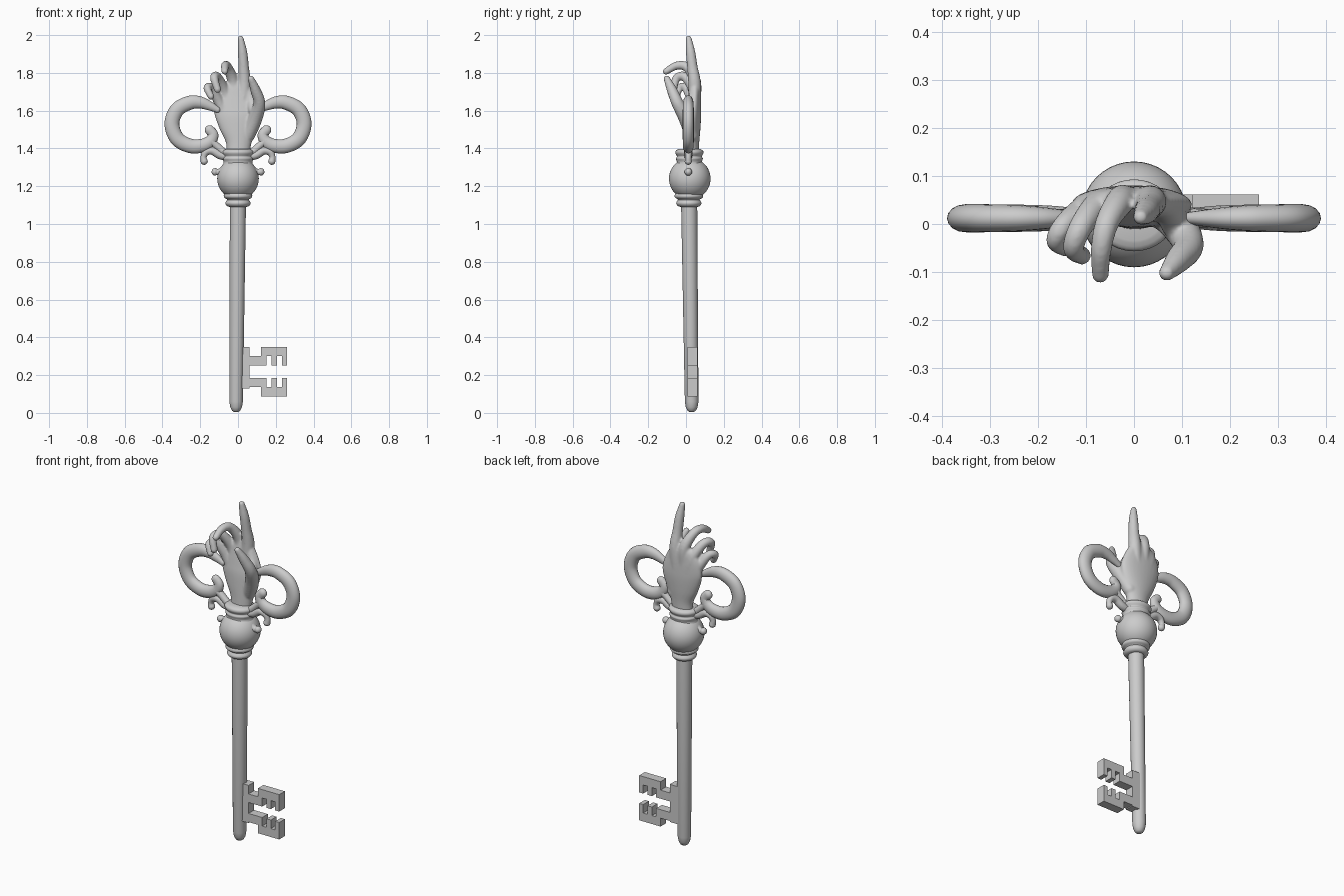
import bpy, bmesh
from math import sin, cos, pi, radians
from mathutils import Vector


def finish(name, bm, angle=40):
    bmesh.ops.recalc_face_normals(bm, faces=bm.faces[:])
    me = bpy.data.meshes.new(name)
    bm.to_mesh(me)
    bm.free()
    ob = bpy.data.objects.new(name, me)
    bpy.context.collection.objects.link(ob)
    for o in bpy.context.selected_objects:
        o.select_set(False)
    ob.select_set(True)
    bpy.context.view_layer.objects.active = ob
    if angle:
        bpy.ops.object.shade_smooth_by_angle(angle=radians(angle))
    return ob


def skin(bm, rings):
    vs = [[bm.verts.new(p) for p in r] for r in rings]
    n = len(vs[0])
    for a, b in zip(vs, vs[1:]):
        for i in range(n):
            bm.faces.new((a[i], a[(i + 1) % n], b[(i + 1) % n], b[i]))
    bm.faces.new(vs[0][::-1])
    bm.faces.new(vs[-1])


def catmull(pts, sub=8):
    # rows of any length, interpolated smoothly
    p = [pts[0]] + list(pts) + [pts[-1]]
    out = []
    for k in range(1, len(p) - 2):
        for s in range(sub):
            t = s / sub
            out.append([0.5 * (2 * b + (c - a) * t + (2 * a - 5 * b + 4 * c - d) * t * t
                               + (3 * b - a - 3 * c + d) * t ** 3)
                        for a, b, c, d in zip(*p[k - 1:k + 3])])
    return out + [list(pts[-1])]


def loft(bm, sections, n=32, sub=6):
    # sections: z, centre x, centre y, radius x, radius y
    rows = catmull(sections, sub) if sub else sections
    skin(bm, [[(cx + rx * cos(2 * pi * i / n), cy + ry * sin(2 * pi * i / n), z)
               for i in range(n)] for z, cx, cy, rx, ry in rows])


def tube(bm, pts, n=16, sub=8):
    # pts: x, y, z, radius; both ends rounded
    rows = catmull(pts, sub)
    c = [Vector(r[:3]) for r in rows]
    rad = [r[3] for r in rows]
    tan = [(c[min(i + 1, len(c) - 1)] - c[max(i - 1, 0)]).normalized() for i in range(len(c))]
    caps = [0.15, 0.5, 0.85, 1.15, 1.4]
    seq = [(c[0] - tan[0] * rad[0] * cos(a), tan[0], rad[0] * sin(a)) for a in caps]
    seq += list(zip(c, tan, rad))
    seq += [(c[-1] + tan[-1] * rad[-1] * cos(a), tan[-1], rad[-1] * sin(a)) for a in caps[::-1]]
    u = tan[0].orthogonal().normalized()
    rings = []
    for p, t, r in seq:
        u = (u - t * u.dot(t)).normalized()
        v = t.cross(u)
        rings.append([p + r * (u * cos(2 * pi * i / n) + v * sin(2 * pi * i / n)) for i in range(n)])
    skin(bm, rings)


# Shaft, slightly tapered and tilted
bm = bmesh.new()
loft(bm, [(0.005, -0.01, 0.03, 0.012, 0.012), (0.012, -0.01, 0.03, 0.022, 0.022),
          (0.03, -0.01, 0.03, 0.031, 0.031), (0.06, -0.01, 0.03, 0.036, 0.036),
          (1.16, 0, 0.016, 0.043, 0.043)], sub=0)
finish("shaft", bm)

# Key bit: plate plus two mirrored toothed wards
bm = bmesh.new()
def box(x0, x1, z0, z1):
    v = bmesh.ops.create_cube(bm, size=1)["verts"]
    for q in v:
        q.co = ((x0 + x1) / 2 + q.co.x * (x1 - x0), 0.035 + q.co.y * 0.052,
                (z0 + z1) / 2 + q.co.z * (z1 - z0))
box(0.01, 0.062, 0.13, 0.35)
for s in (1, -1):
    for x0, x1, a, b in [(0.05, 0.15, 0.032, 0.082), (0.122, 0.26, 0.082, 0.131),
                         (0.122, 0.15, 0.032, 0.09), (0.178, 0.206, 0.032, 0.09),
                         (0.234, 0.26, 0.032, 0.09)]:
        z = sorted((0.218 + s * a, 0.218 + s * b))
        box(x0, x1, z[0], z[1])
finish("key_bit", bm, 0)

# Lower collar
bm = bmesh.new()
loft(bm, [(z, 0, 0.015, r, r) for z, r in
          [(1.09, 0.042), (1.095, 0.058), (1.11, 0.067), (1.125, 0.06), (1.13, 0.058),
           (1.14, 0.073), (1.153, 0.075), (1.166, 0.066), (1.172, 0.05)]], sub=3)
finish("lower_collar", bm, 60)

# Ball
bm = bmesh.new()
bmesh.ops.create_uvsphere(bm, u_segments=40, v_segments=24, radius=0.11)
bmesh.ops.translate(bm, verts=bm.verts[:], vec=(0, 0.02, 1.24))
finish("ball", bm)

# Upper collar
bm = bmesh.new()
loft(bm, [(z, 0, 0.018, r, r * 0.88) for z, r in
          [(1.30, 0.086), (1.325, 0.076), (1.337, 0.078), (1.347, 0.081), (1.357, 0.075),
           (1.364, 0.078), (1.377, 0.085), (1.39, 0.08), (1.398, 0.06)]], sub=3)
finish("upper_collar", bm, 60)

# Side ornaments, mirrored left and right
for side, s in (("right", 1), ("left", -1)):
    def ornament(name, pts, flat=1.0):
        bm = bmesh.new()
        tube(bm, [(s * x, 0.012, z, r) for x, z, r in pts])
        for v in bm.verts:
            v.co.y = 0.012 + (v.co.y - 0.012) * flat
        finish(side + name, bm, 60)
    ornament("_bow_loop", [(0.11, 1.605, 0.016), (0.15, 1.625, 0.024), (0.20, 1.643, 0.032),
                           (0.255, 1.642, 0.037), (0.322, 1.605, 0.039), (0.35, 1.53, 0.039),
                           (0.322, 1.452, 0.039), (0.255, 1.414, 0.038), (0.19, 1.415, 0.036),
                           (0.147, 1.438, 0.032), (0.132, 1.472, 0.028), (0.15, 1.497, 0.026)], 0.75)
    ornament("_loop_stem", [(0.145, 1.44, 0.024), (0.115, 1.415, 0.02), (0.07, 1.375, 0.02)])
    ornament("_leaf_curl", [(0.05, 1.355, 0.02), (0.095, 1.365, 0.022), (0.135, 1.388, 0.022),
                            (0.168, 1.382, 0.02), (0.182, 1.355, 0.016), (0.179, 1.332, 0.019)])
    ornament("_side_knob", [(0.08, 1.275, 0.035), (0.105, 1.275, 0.017), (0.12, 1.276, 0.02)])

# Hand: palm and fingers fused together by a remesh
bm = bmesh.new()
loft(bm, [(1.36, 0, 0.028, 0.06, 0.04), (1.43, 0.004, 0.03, 0.068, 0.04),
          (1.50, 0, 0.034, 0.096, 0.042), (1.57, -0.002, 0.038, 0.12, 0.042),
          (1.62, -0.006, 0.042, 0.124, 0.038), (1.68, -0.012, 0.046, 0.108, 0.032),
          (1.73, -0.012, 0.048, 0.08, 0.026), (1.765, 0.0, 0.048, 0.045, 0.015)])
# index, middle, ring, little finger, thumb
for f in [
    [(0.025, 0.045, 1.62, 0.034), (0.034, 0.046, 1.74, 0.034), (0.03, 0.034, 1.83, 0.028),
     (0.024, 0.024, 1.91, 0.025), (0.014, 0.014, 1.982, 0.016)],
    [(-0.02, 0.05, 1.66, 0.03), (-0.028, 0.048, 1.76, 0.03), (-0.055, 0.005, 1.83, 0.025),
     (-0.068, -0.05, 1.838, 0.022), (-0.07, -0.105, 1.808, 0.018)],
    [(-0.05, 0.048, 1.62, 0.03), (-0.075, 0.04, 1.71, 0.029), (-0.11, -0.005, 1.778, 0.025),
     (-0.126, -0.05, 1.772, 0.022), (-0.108, -0.066, 1.712, 0.019)],
    [(-0.075, 0.04, 1.58, 0.03), (-0.105, 0.03, 1.655, 0.028), (-0.145, -0.002, 1.722, 0.023),
     (-0.163, -0.035, 1.718, 0.02), (-0.143, -0.05, 1.675, 0.018)],
    [(0.055, 0.03, 1.47, 0.036), (0.092, -0.002, 1.56, 0.038), (0.113, -0.045, 1.64, 0.032),
     (0.092, -0.075, 1.71, 0.027), (0.068, -0.102, 1.77, 0.017)]]:
    tube(bm, f)
# webbing between thumb and index
tube(bm, [(0.085, 0.0, 1.6, 0.03), (0.07, 0.035, 1.65, 0.03), (0.05, 0.045, 1.71, 0.025)])
hand = finish("pointing_hand", bm)
m = hand.modifiers.new("fuse", 'REMESH')
m.mode = 'VOXEL'
m.voxel_size = 0.006
m.use_smooth_shade = True
m = hand.modifiers.new("soften", 'SMOOTH')
m.factor = 0.5
m.iterations = 5
